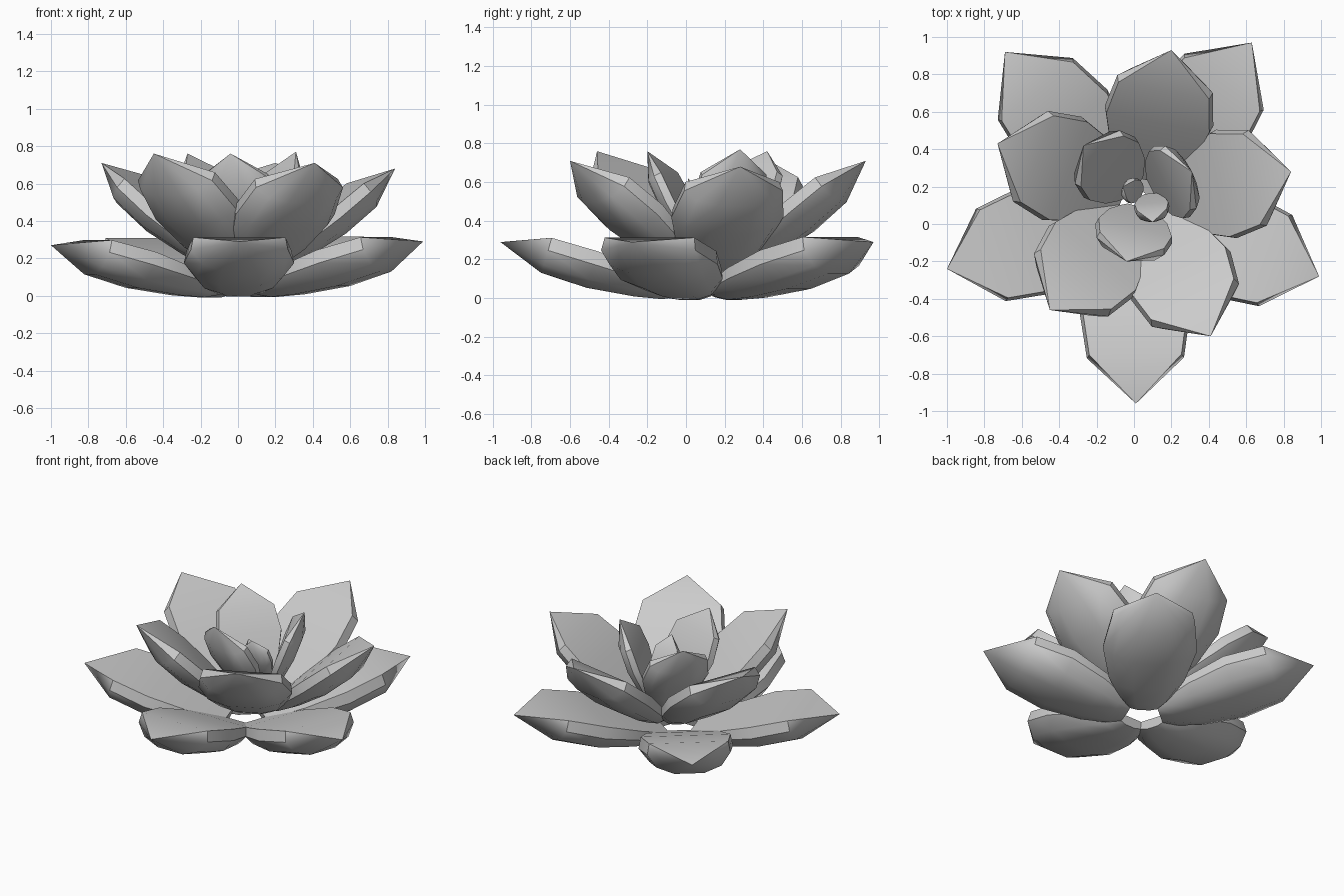
import bpy, bmesh, math
from mathutils import Vector

if "Cube" in bpy.data.objects:
    bpy.data.objects.remove(bpy.data.objects["Cube"])

# petal stations along the base-to-tip line: position, top, bottom, width
STATIONS = [(0.06, 0.035, -0.02, 0.36), (0.14, 0.045, -0.055, 0.55),
            (0.28, 0.065, -0.08, 0.80), (0.52, 0.088, -0.103, 1.0),
            (0.76, 0.09, -0.093, 0.88)]
# half cross-section: width factor, depth factor (0 = top, 1 = underside)
SECTION = [(0.95, 0.0), (1.0, 0.36), (0.78, 0.78), (0.36, 1.0)]


def petal(name, base, tip, half_width, depth=1.0, rim=1.0):
    base, tip = Vector(base), Vector(tip)
    axis = tip - base
    length = axis.length
    axis.normalize()
    side = axis.cross(Vector((0, 0, 1))).normalized()
    up = side.cross(axis)
    section = SECTION + [(-w, d) for w, d in reversed(SECTION)]
    bm = bmesh.new()
    rings = []
    for u, top, bottom, w in STATIONS:
        ring = []
        for sw, sd in section:
            v = top * rim * (1 - sd) + bottom * depth * sd
            ring.append(bm.verts.new(base + axis * (u * length) + up * (v * length)
                                     + side * (sw * w * half_width)))
        rings.append(ring)
    n = len(section)
    for a, b in zip(rings, rings[1:]):
        for i in range(n):
            j = (i + 1) % n
            bm.faces.new((a[i], a[j], b[j], b[i]))
    point = bm.verts.new(tip)
    for i in range(n):
        bm.faces.new((rings[-1][i], rings[-1][(i + 1) % n], point))
    bm.faces.new(rings[0])
    bmesh.ops.recalc_face_normals(bm, faces=bm.faces[:])
    mesh = bpy.data.meshes.new(name)
    bm.to_mesh(mesh)
    bm.free()
    obj = bpy.data.objects.new(name, mesh)
    bpy.context.collection.objects.link(obj)
    bpy.context.view_layer.objects.active = obj
    obj.select_set(True)
    bpy.ops.object.shade_smooth_by_angle(angle=math.radians(35))
    obj.select_set(False)


def ring_of_petals(name, center, base_radius, base_z, tips, half_width, depth, rim):
    for i, tip in enumerate(tips):
        d = Vector((tip[0] - center[0], tip[1] - center[1])).normalized() * base_radius
        petal(f"{name}_{i + 1}", (center[0] + d.x, center[1] + d.y, base_z),
              tip, half_width, depth, rim)


# outer ring, nearly flat
ring_of_petals("outer_petal", (0, 0.08), 0.05, 0.01,
               [(0.01, -0.96, 0.29), (0.99, -0.28, 0.29), (0.63, 0.97, 0.29),
                (-0.69, 0.92, 0.28), (-1.0, -0.24, 0.27)], 0.295, 1.0, 1.0)

# middle ring, raised
ring_of_petals("middle_petal", (0.05, 0.13), 0.08, 0.12,
               [(0.20, 0.93, 0.71), (0.84, 0.28, 0.68), (0.41, -0.60, 0.71),
                (-0.45, -0.46, 0.76), (-0.73, 0.43, 0.71)], 0.295, 1.05, 0.85)

# inner ring, steep
ring_of_petals("inner_petal", (0.05, 0.15), 0.06, 0.2,
               [(-0.27, 0.42, 0.76), (0.31, 0.28, 0.77), (-0.04, -0.20, 0.76)],
               0.212, 0.95, 0.9)

# small heart petals
petal("heart_petal_1", (0.09, 0.16, 0.28), (0.10, 0.01, 0.62), 0.095)
petal("heart_petal_2", (0.04, 0.16, 0.25), (-0.06, 0.20, 0.52), 0.07)
